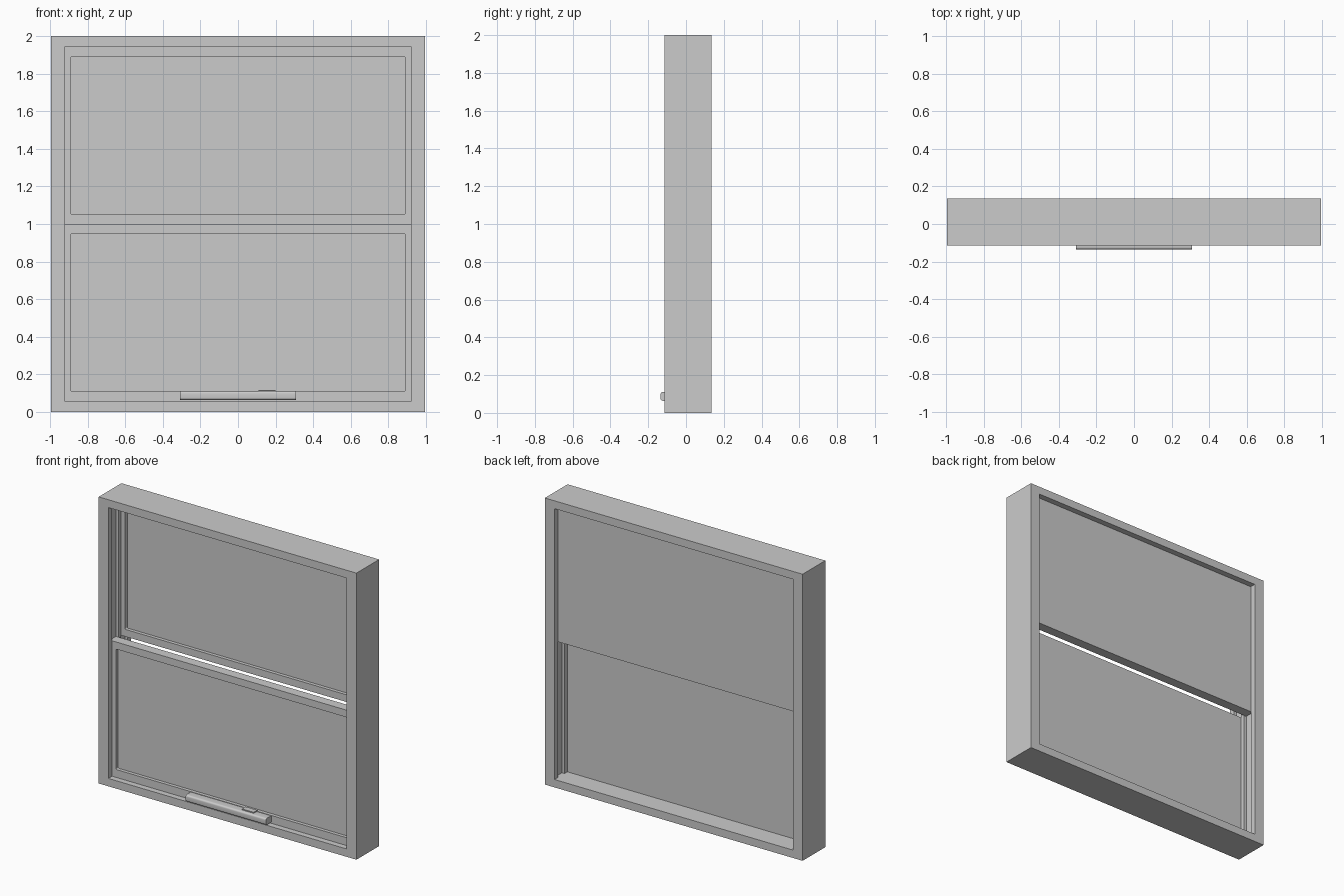
import bpy, bmesh
from mathutils import Vector

if "Cube" in bpy.data.objects:
    bpy.data.objects.remove(bpy.data.objects["Cube"])


def box(name, lo, hi, round_axis=None, radius=0.0, segs=4):
    """Box between two corners, optionally rounding the edges along one axis."""
    bm = bmesh.new()
    bmesh.ops.create_cube(bm, size=1)
    for v in bm.verts:
        v.co = Vector([(a + b) / 2 + c * (b - a) for a, b, c in zip(lo, hi, v.co)])
    if round_axis is not None:
        edges = [e for e in bm.edges
                 if abs((e.verts[0].co - e.verts[1].co).normalized()[round_axis]) > 0.9]
        bmesh.ops.bevel(bm, geom=edges, offset=radius, segments=segs,
                        profile=0.5, affect='EDGES')
    mesh = bpy.data.meshes.new(name)
    bm.to_mesh(mesh)
    bm.free()
    ob = bpy.data.objects.new(name, mesh)
    bpy.context.collection.objects.link(ob)
    return ob


def cut(target, cutter):
    """Subtract a cutter, bake the result and remove the cutter."""
    mod = target.modifiers.new("cut", 'BOOLEAN')
    mod.operation = 'DIFFERENCE'
    mod.solver = 'EXACT'
    mod.object = cutter
    cutter.hide_render = True
    bpy.context.view_layer.objects.active = target
    bpy.ops.object.modifier_apply(modifier=mod.name)
    bpy.data.objects.remove(cutter)


OPEN_X, Z0, Z1 = 0.92, 0.055, 1.945     # opening in the frame
LOWER_Y = (-0.075, -0.005)              # depth of each sash
UPPER_Y = (0.025, 0.095)

# Outer frame with through opening and a sliding track for each sash in the jambs
frame = box("window_frame", (-0.995, -0.115, 0), (0.995, 0.135, 2))
cut(frame, box("opening", (-OPEN_X, -0.3, Z0), (OPEN_X, 0.3, Z1)))
for y0, y1 in (LOWER_Y, UPPER_Y):
    cut(frame, box("track", (-0.94, y0, Z0), (0.94, y1, Z1)))


# Sashes: slabs with a recessed, slightly round-cornered pane on the front
def sash(name, ys, z0, z1, pane_z0, pane_z1):
    ob = box(name, (-0.938, ys[0] + 0.001, z0), (0.938, ys[1] - 0.001, z1))
    cut(ob, box("pane_recess", (-0.89, ys[0] - 0.05, pane_z0),
                (0.89, ys[0] + 0.025, pane_z1), 1, 0.008))


sash("lower_sash", LOWER_Y, Z0, 1.0, 0.11, 0.95)
sash("upper_sash", UPPER_Y, 1.0, Z1, 1.05, 1.89)

# Rounded pull bar on the lower rail, with a small latch tab on top
handle = box("pull_handle", (-0.31, -0.135, 0.064), (0.31, -0.07, 0.11), 0, 0.012, 5)
box("latch_tab", (0.11, -0.112, 0.105), (0.2, -0.072, 0.117))

bpy.ops.object.select_all(action='DESELECT')
handle.select_set(True)
bpy.context.view_layer.objects.active = handle
bpy.ops.object.shade_smooth_by_angle()
